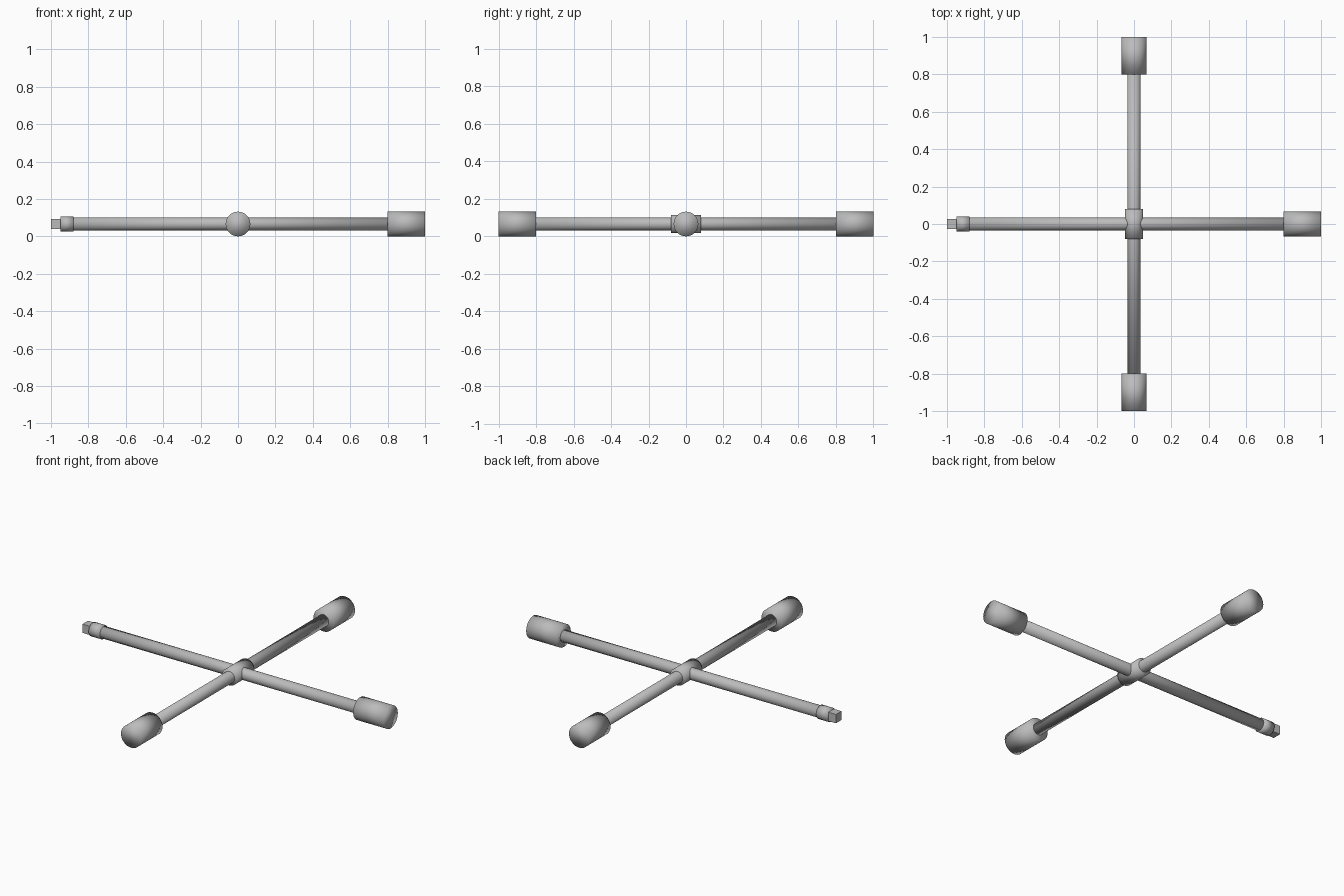
import bpy, math
from mathutils import Vector

if "Cube" in bpy.data.objects:
    bpy.data.objects.remove(bpy.data.objects["Cube"])

Z = 0.066  # height of the shaft axes

steel = bpy.data.materials.new("steel grey")
steel.diffuse_color = (0.5, 0.5, 0.5, 1)
steel.use_nodes = True
steel.node_tree.nodes["Principled BSDF"].inputs["Base Color"].default_value = steel.diffuse_color


def rod(name, start, end, radius, sides=32, smooth=True, spin=0.0):
    """Capped prism or cylinder running between two points in the ground plan."""
    a, b = Vector((*start, Z)), Vector((*end, Z))
    axis = b - a
    bpy.ops.mesh.primitive_cylinder_add(vertices=sides, radius=radius, depth=axis.length)
    ob = bpy.context.object
    ob.name = name
    ob.data.name = name
    ob.data.materials.append(steel)
    for v in ob.data.vertices:  # spin flats to face up before laying the rod down
        x, y = v.co.x, v.co.y
        v.co.x = x * math.cos(spin) - y * math.sin(spin)
        v.co.y = x * math.sin(spin) + y * math.cos(spin)
    ob.location = (a + b) / 2
    ob.rotation_euler = axis.to_track_quat('Z', 'Y').to_euler()
    if smooth:
        bpy.ops.object.shade_smooth()
    return ob


# Crossed shafts
rod("cross_shaft", (-0.90, 0), (0.82, 0), 0.034)
rod("long_shaft", (0, -0.82), (0, 0.82), 0.034)

# Hub sleeve where the shafts meet
rod("hub", (0, -0.08), (0, 0.08), 0.049)

# Sockets on three of the ends
for name, d in (("right_socket", (1, 0)), ("front_socket", (0, -1)), ("back_socket", (0, 1))):
    rod(name, (d[0] * 0.8, d[1] * 0.8), d, 0.066)

# Collar and square drive on the fourth end
rod("drive_collar", (-0.88, 0), (-0.95, 0), 0.04)
rod("square_drive", (-0.94, 0), (-1, 0), 0.026 * math.sqrt(2), 4, False, math.pi / 4)
